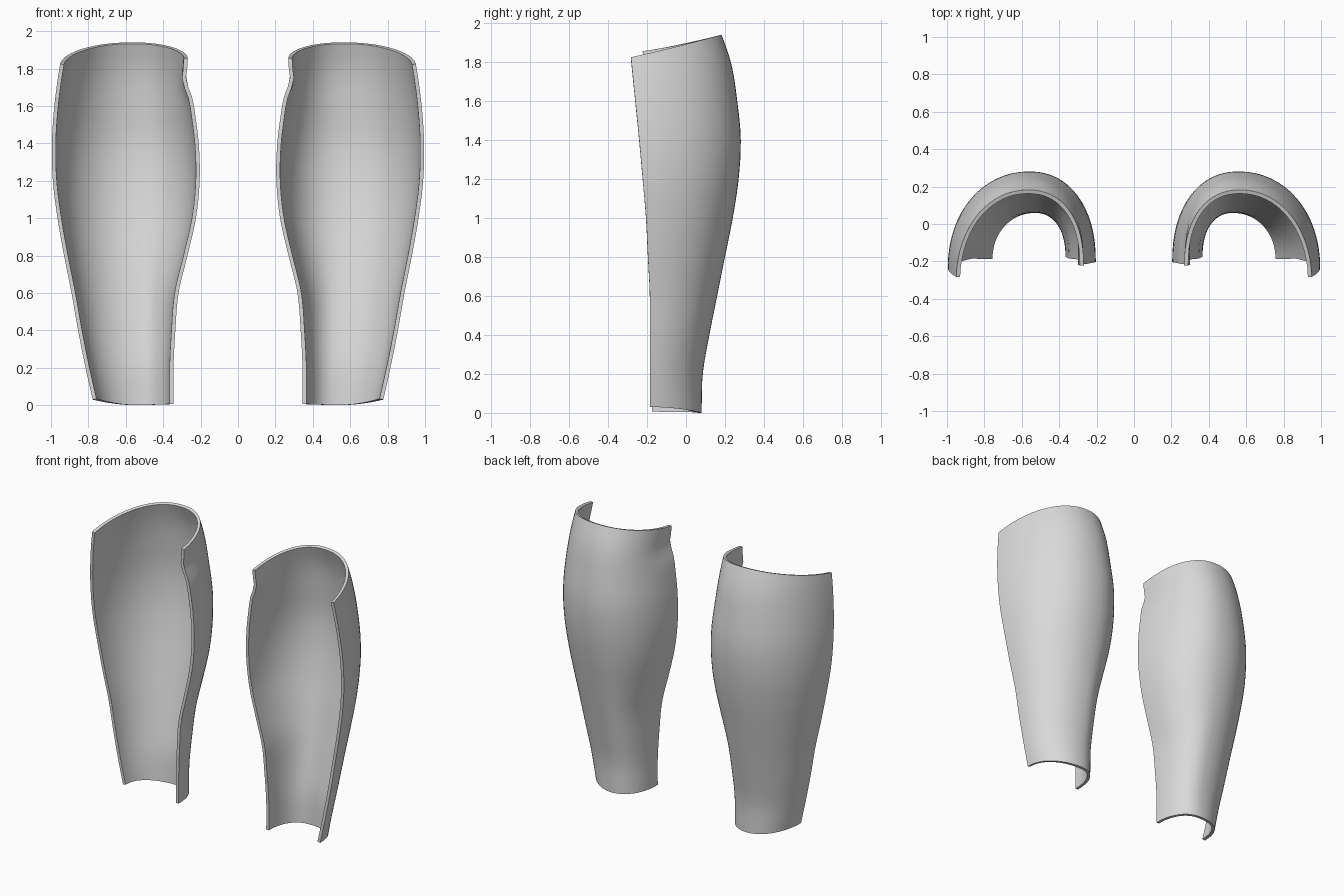
import bpy, bmesh, math

cube = bpy.data.objects.get("Cube")
if cube:
    bpy.data.objects.remove(cube, do_unlink=True)

# Plain grey shell
grey = bpy.data.materials.new("light grey")
grey.use_nodes = True
colour = (0.7, 0.7, 0.7, 1)
grey.diffuse_color = colour
grey.node_tree.nodes["Principled BSDF"].inputs["Base Color"].default_value = colour

# Calf outline, sampled every STEP of height from the ankle to the knee
STEP = 0.2
OUTER_X = [.77, .815, .855, .89, .93, .965, .99, .995, .982, .955, .915]
INNER_X = [.345, .345, .335, .318, .27, .225, .205, .21, .235, .26, .285]
BACK_Y = [.08, .086, .12, .16, .20, .24, .27, .281, .263, .23, .16]
OUTER_Y = [-.185, -.185, -.185, -.185, -.195, -.205, -.222, -.24, -.26, -.28, -.30]
INNER_Y = [-.175, -.175, -.18, -.185, -.19, -.195, -.2, -.205, -.21, -.22, -.225]
RIDGE_X = [.53, .53, .535, .54, .55, .555, .56, .56, .56, .56, .57]


def sample(values, z):
    """Smooth curve through evenly spaced values."""
    last = len(values) - 1
    f = min(max(z / STEP, 0), last)
    i = min(int(f), last - 1)
    t = f - i
    b, c = values[i], values[i + 1]
    a = values[i - 1] if i > 0 else 2 * b - c
    d = values[i + 2] if i + 2 <= last else 2 * c - b
    return b + t * ((c - a) + t * ((2 * a - 5 * b + 4 * c - d)
                                   + t * (3 * (b - c) + d - a))) / 2


def shell_point(angle, t):
    """Point on the outside; angle runs from the outer edge round the back."""
    c, s = math.cos(angle), math.sin(angle)
    outer = c > 0
    bottom = 0.03 * max(c, 0) ** 2 + 0.006 * max(-c, 0)
    top = 1.94 - (0.115 if outer else 0.085) * (1 - s)
    z = bottom + (top - bottom) * t
    ridge = sample(RIDGE_X, z)
    side = sample(OUTER_X if outer else INNER_X, z)
    front = sample(OUTER_Y if outer else INNER_Y, z)
    power = 0.96 if outer else 0.9
    x = ridge + (side - ridge) * abs(c) ** power
    y = front + (sample(BACK_Y, z) - front) * max(s, 0) ** power
    # Small pinch under the upper corner of the inner edge
    if not outer:
        x += 0.025 * abs(c) ** 12 * math.exp(-((z - 1.74) / 0.07) ** 2)
    return x, y, z


def make_shell(name, sign, columns=32, rows=36):
    bm = bmesh.new()
    grid = [[bm.verts.new((sign * x, y, z)) for x, y, z in
             (shell_point(math.pi * i / columns, j / rows) for i in range(columns + 1))]
            for j in range(rows + 1)]
    for j in range(rows):
        for i in range(columns):
            quad = [grid[j][i], grid[j][i + 1], grid[j + 1][i + 1], grid[j + 1][i]]
            bm.faces.new(quad if sign > 0 else quad[::-1])
    mesh = bpy.data.meshes.new(name)
    bm.to_mesh(mesh)
    bm.free()
    mesh.materials.append(grey)
    obj = bpy.data.objects.new(name, mesh)
    bpy.context.collection.objects.link(obj)
    # Wall thickness grows inward from the outside surface
    wall = obj.modifiers.new("wall", 'SOLIDIFY')
    wall.thickness = 0.021
    wall.offset = -1
    bpy.ops.object.select_all(action='DESELECT')
    obj.select_set(True)
    bpy.context.view_layer.objects.active = obj
    bpy.ops.object.modifier_apply(modifier=wall.name)
    bpy.ops.object.shade_smooth_by_angle(angle=math.radians(40))


make_shell("left_calf_shell", 1)
make_shell("right_calf_shell", -1)
